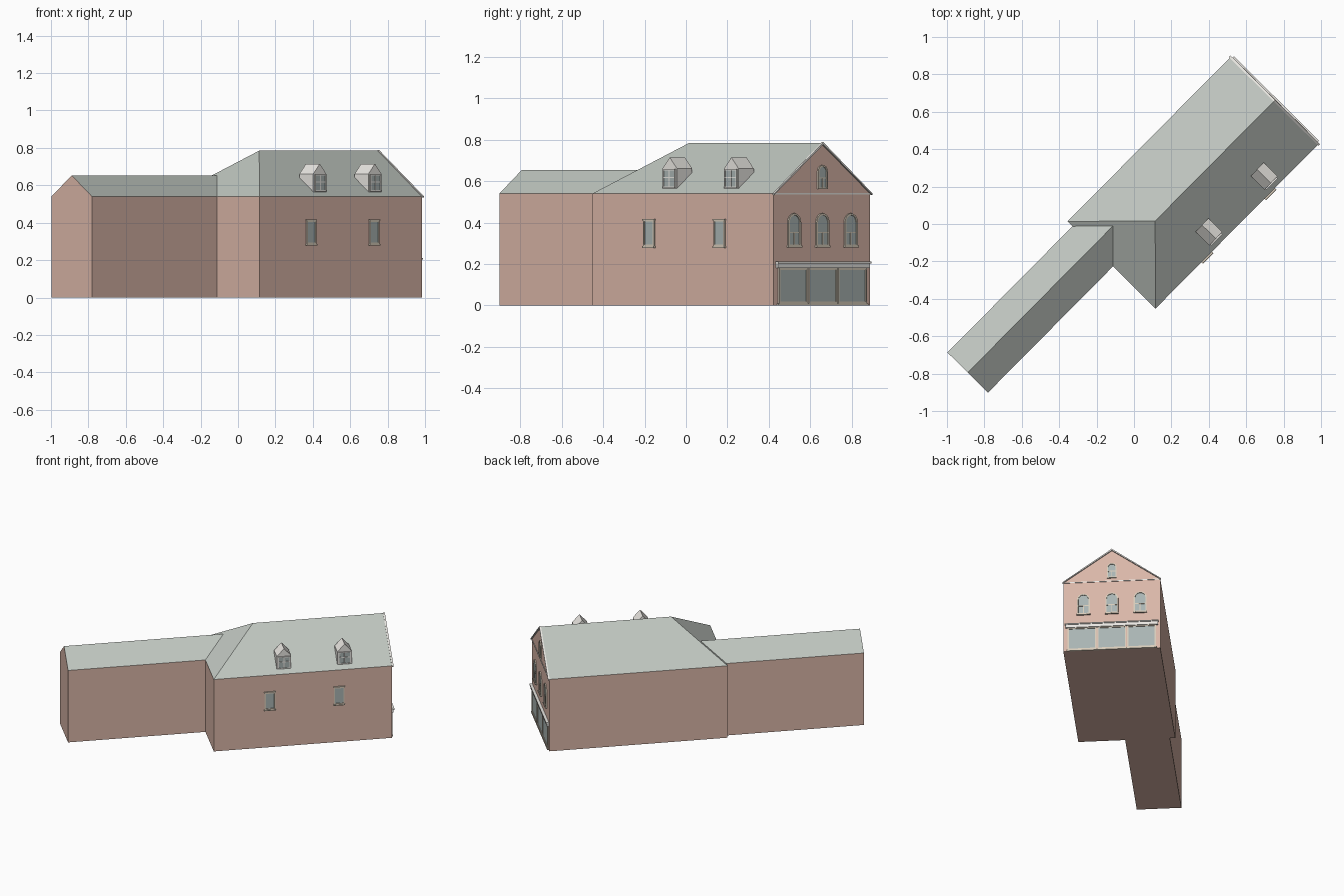
import bpy, bmesh, math
from mathutils import Matrix

if "Cube" in bpy.data.objects:
    bpy.data.objects.remove(bpy.data.objects["Cube"])

# The building is laid out along local x, then turned in plan
TURN = Matrix.Rotation(math.radians(45.26), 4, 'Z')


def material(name, rgb):
    m = bpy.data.materials.new(name)
    m.diffuse_color = (*rgb, 1)
    m.use_nodes = True
    m.node_tree.nodes["Principled BSDF"].inputs["Base Color"].default_value = m.diffuse_color
    return m


BRICK = material("brick", (0.70, 0.47, 0.39))
SLATE = material("slate", (0.53, 0.57, 0.53))
GLASS = material("glass", (0.40, 0.46, 0.45))
CREAM = material("cream", (0.82, 0.80, 0.76))
STONE = material("stone", (0.68, 0.60, 0.49))


def build(name, verts, faces, mat, solid=True):
    bm = bmesh.new()
    vs = [bm.verts.new(TURN @ Matrix.Translation(v).translation) for v in verts]
    for f in faces:
        bm.faces.new([vs[i] for i in f])
    if solid:
        bmesh.ops.recalc_face_normals(bm, faces=bm.faces)
    me = bpy.data.meshes.new(name)
    bm.to_mesh(me)
    bm.free()
    me.materials.append(mat)
    ob = bpy.data.objects.new(name, me)
    bpy.context.collection.objects.link(ob)
    return ob


def slab(name, place, outline, n0, n1, mat):
    """Extrude an (s, z) outline from depth n0 to n1 on a wall."""
    k = len(outline)
    verts = [place(s, z, n) for n in (n0, n1) for s, z in outline]
    faces = [range(k), range(k, 2 * k)]
    faces += [(i, (i + 1) % k, (i + 1) % k + k, i + k) for i in range(k)]
    return build(name, verts, faces, mat)


def ring(name, place, outer, inner, depth, mat):
    """Window surround between two matching outlines."""
    k = len(outer)
    loops = [(outer, 0), (outer, depth), (inner, depth), (inner, 0)]
    verts = [place(s, z, n) for o, n in loops for s, z in o]
    faces = []
    for i in range(k):
        j = (i + 1) % k
        for r in range(4):
            q = (r + 1) % 4
            faces.append((r * k + i, r * k + j, q * k + j, q * k + i))
    return build(name, verts, faces, mat)


def rect(s, z0, z1, w):
    return [(s - w / 2, z0), (s + w / 2, z0), (s + w / 2, z1), (s - w / 2, z1)]


def arch(s, z0, z1, w, n=8):
    r = w / 2
    top = [(s + r * math.cos(math.pi * i / n), z1 - r + r * math.sin(math.pi * i / n))
           for i in range(n + 1)]
    return [(s - r, z0), (s + r, z0)] + top


def window(name, place, shape, s, z0, z1, w, t, mat, bar_z=None, bar_top=None):
    ring(name + "_surround", place, shape(s, z0, z1, w),
         shape(s, z0 + t, z1 - t, w - 2 * t), 0.008, mat)
    slab(name + "_glass", place, shape(s, z0 + t, z1 - t, w - 2 * t), 0, 0.003, GLASS)
    if bar_z:
        slab(name + "_cross_bar", place, rect(s, bar_z - .003, bar_z + .003, w - 2 * t), 0, .006, mat)
        slab(name + "_mullion", place, rect(s, z0 + t, bar_top, .006), 0, .006, mat)


# Main house and wing dimensions
X0, X1, Y0, Y1 = -0.24, 0.993, -0.40, 0.262
YM, EAVE, TOP = (Y0 + Y1) / 2, 0.54, 0.785
WX, WY0, WY1 = -1.19, -0.08, 0.225
HALF = (Y1 - Y0) / 2
WHALF = (WY1 - WY0) / 2
WTOP = EAVE + (TOP - EAVE) * WHALF / HALF


def shell(xa, xb, ya, yb):
    return [(x, y, z) for z in (0, EAVE) for x, y in ((xa, ya), (xb, ya), (xb, yb), (xa, yb))]


# Main house: gable at the shop end, hip at the wing end
v = shell(X0, X1, Y0, Y1) + [(X1, YM, TOP), (X0 + HALF, YM, TOP)]
build("main_walls", v[:9], [(3, 2, 1, 0), (0, 1, 5, 4), (1, 2, 6, 8, 5), (2, 3, 7, 6), (3, 0, 4, 7)],
      BRICK, False)
build("main_roof", v[4:], [(0, 1, 4, 5), (2, 3, 5, 4), (3, 0, 5)], SLATE, False)

# Rear wing: its ridge dies into the hip
v = shell(WX, X0, WY0, WY1) + [(WX, (WY0 + WY1) / 2, WTOP), (X0 + WHALF, (WY0 + WY1) / 2, WTOP)]
build("wing_walls", v[:9], [(3, 2, 1, 0), (0, 1, 5, 4), (2, 3, 7, 6), (3, 0, 4, 8, 7)], BRICK, False)
build("wing_roof", v[4:], [(0, 1, 5, 4), (2, 3, 4, 5)], SLATE, False)


def facade(s, z, n):
    return (X1 + n, YM + s, z)


def side(s, z, n):
    return (s, Y0 - n, z)


# Gable rake trim and thin string course
for tag, d in (("left", -1), ("right", 1)):
    slab("rake_trim_" + tag, facade,
         [(0, TOP + .003), (d * (HALF + .006), EAVE + .001), (d * (HALF + .006), EAVE - .006), (0, TOP - .008)],
         -0.002, 0.01, CREAM)
slab("string_course", facade, rect(0, EAVE - .004, EAVE + .002, 2 * HALF), 0, .004, CREAM)

# Facade windows
for i in (-1, 0, 1):
    window(f"arched_window_{i + 2}", facade, arch, i * .194, .285, .445, .088, .009, STONE, .352, .352)
    slab(f"arched_window_sill_{i + 2}", facade, rect(i * .194, .28, .288, .094), 0, .012, STONE)
window("gable_window", facade, arch, 0, .562, .678, .066, .008, STONE, .615, .615)

# Shopfront: three bays below a cornice
for i in (-1, 0, 1):
    window(f"shop_bay_{i + 2}", facade, rect, i * .203, .01, .18, .196, .008, STONE)
slab("shop_cornice", facade, rect(0, .18, .203, .63), 0, .014, CREAM)
slab("shop_cornice_cap", facade, rect(0, .203, .211, .64), 0, .02, CREAM)
slab("shop_base", facade, rect(0, 0, .01, .62), 0, .01, STONE)

# Side wall windows
for i, s in enumerate((.148, .627)):
    window(f"side_window_{i + 1}", side, rect, s, .285, .413, .074, .008, STONE)
    slab(f"side_window_sill_{i + 1}", side, rect(s, .278, .286, .08), 0, .012, STONE)
    slab(f"side_window_lintel_{i + 1}", side, rect(s, .411, .418, .08), 0, .01, STONE)

# Dormers with paned windows
DORMER_Y = -0.366


def dormer_front(s, z, n):
    return (s, DORMER_Y - n, z)


for i, s in enumerate((.252, .671)):
    slab(f"dormer_{i + 1}", dormer_front,
         [(s - .05, .563), (s + .05, .563), (s + .05, .66), (s, .715), (s - .05, .66)], -.104, 0, CREAM)
    window(f"dormer_window_{i + 1}", dormer_front, rect, s, .568, .658, .084, .006, CREAM, .618, .655)
